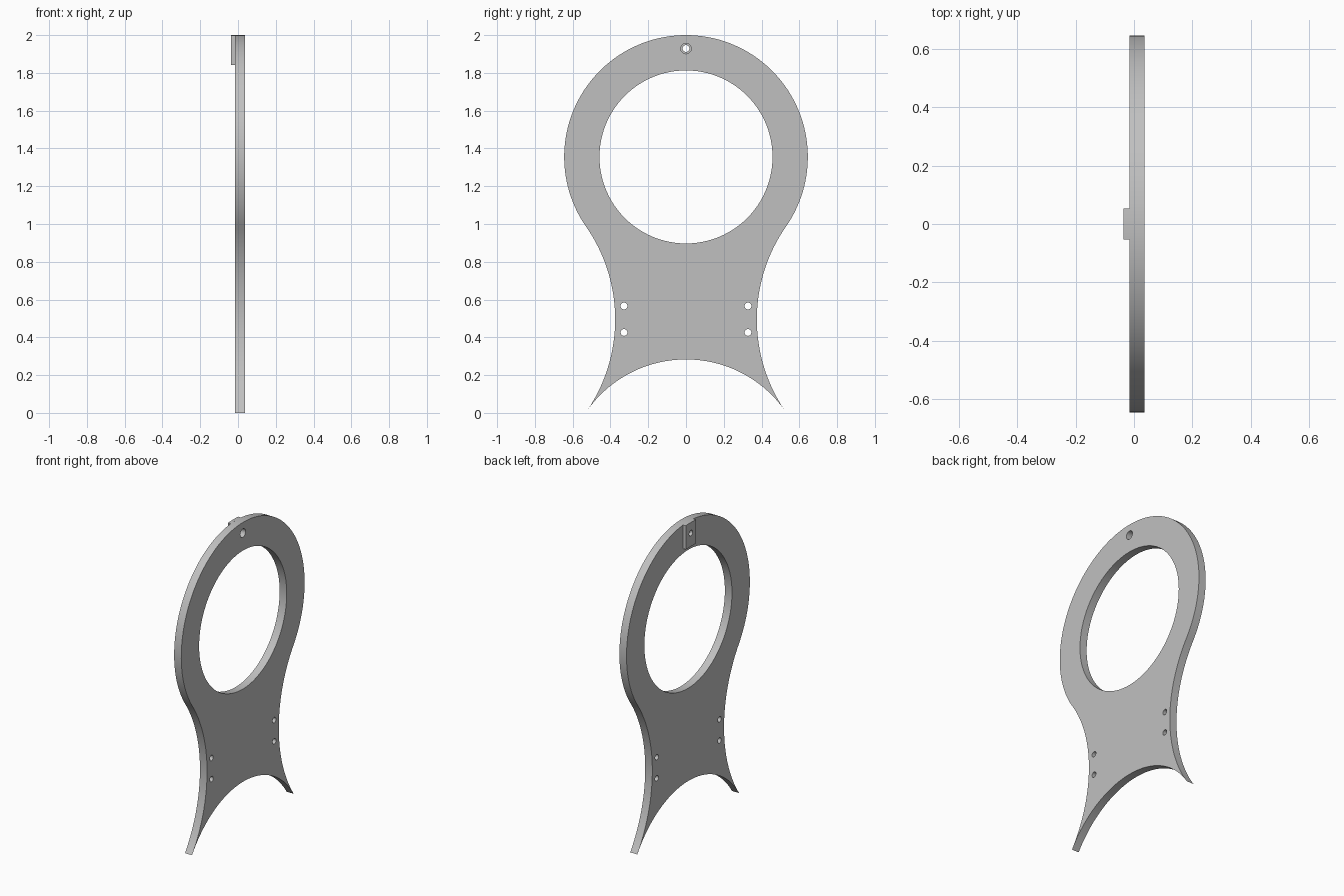
import bpy
import bmesh
from math import atan2, cos, sin, pi, tau
from mathutils import Vector

cube = bpy.data.objects.get("Cube")
if cube:
    bpy.data.objects.remove(cube, do_unlink=True)

grey = bpy.data.materials.new("plain grey")
grey.use_nodes = True
grey.diffuse_color = (0.53, 0.53, 0.53, 1)
grey.node_tree.nodes["Principled BSDF"].inputs["Base Color"].default_value = (0.53, 0.53, 0.53, 1)


def arc(centre, radius, start, end, steps):
    """Points (y, z) along an arc, both ends included."""
    angles = [start + (end - start) * i / steps for i in range(steps + 1)]
    return [(centre[0] + radius * cos(a), centre[1] + radius * sin(a)) for a in angles]


def circle(centre, radius, steps):
    return arc(centre, radius, 0, tau, steps)[:-1]


def angle_to(centre, point):
    return atan2(point[1] - centre[1], point[0] - centre[0])


def flat_part(name, loops, x_min, x_max):
    """Fill an outline with holes in the YZ plane and give it thickness along X."""
    bm = bmesh.new()
    for loop in loops:
        verts = [bm.verts.new((x_min, y, z)) for y, z in loop]
        for a, b in zip(verts, verts[1:] + verts[:1]):
            bm.edges.new((a, b))
    bmesh.ops.triangle_fill(bm, edges=bm.edges[:], use_beauty=True, normal=(1, 0, 0))
    new = bmesh.ops.extrude_face_region(bm, geom=bm.faces[:], use_keep_orig=True)["geom"]
    moved = [g for g in new if isinstance(g, bmesh.types.BMVert)]
    bmesh.ops.translate(bm, vec=(x_max - x_min, 0, 0), verts=moved)
    bmesh.ops.recalc_face_normals(bm, faces=bm.faces[:])
    mesh = bpy.data.meshes.new(name)
    bm.to_mesh(mesh)
    bm.free()
    mesh.materials.append(grey)
    obj = bpy.data.objects.new(name, mesh)
    bpy.context.collection.objects.link(obj)
    bpy.ops.object.select_all(action='DESELECT')
    obj.select_set(True)
    bpy.context.view_layer.objects.active = obj
    bpy.ops.object.shade_smooth_by_angle(angle=pi / 6)
    return obj


# Main dimensions: ring, concave waist arcs and bottom arch
ring, ring_r = (0, 1.355), 0.645
waist, waist_r = (1.235, 0.495), 0.86
arch_r = 0.6416
arch = (0, 0.283 - arch_r)
tip = (0.532, 0)
bolt = (0, 1.929)
back, front, tab_back = -0.016, 0.036, -0.036

# Right half of the outline, from the crown down to the pointed foot
join = angle_to(ring, waist)
half = arc(ring, ring_r, pi / 2, join, 48)
half += arc(waist, waist_r, join + pi, angle_to(waist, tip) + tau, 40)[1:-1]
half.append(tip)

# Bottom arch from foot to foot, then the mirrored half back up
foot = angle_to(arch, tip)
outline = half + arc(arch, arch_r, foot, pi - foot, 48)[1:-1]
outline += [(-y, z) for y, z in reversed(half[1:])]

# Plate with the big opening, the bolt clearance hole and four small holes
holes = [circle(ring, 0.458, 96), circle(bolt, 0.028, 24)]
for side in (-1, 1):
    for z in (0.426, 0.566):
        holes.append(circle((side * 0.328, z), 0.018, 24))
flat_part("ring_plate", [outline] + holes, back, front)

# Raised tab behind the crown, following the rim, with a smaller bolt hole
w, low = 0.053, 1.841
top = angle_to(ring, Vector((w, ring[1] + (ring_r ** 2 - w ** 2) ** 0.5)))
tab = [(-w, low), (w, low)] + arc(ring, ring_r, top, pi - top, 8)
flat_part("bolt_tab", [tab, circle(bolt, 0.018, 24)], tab_back, back)
